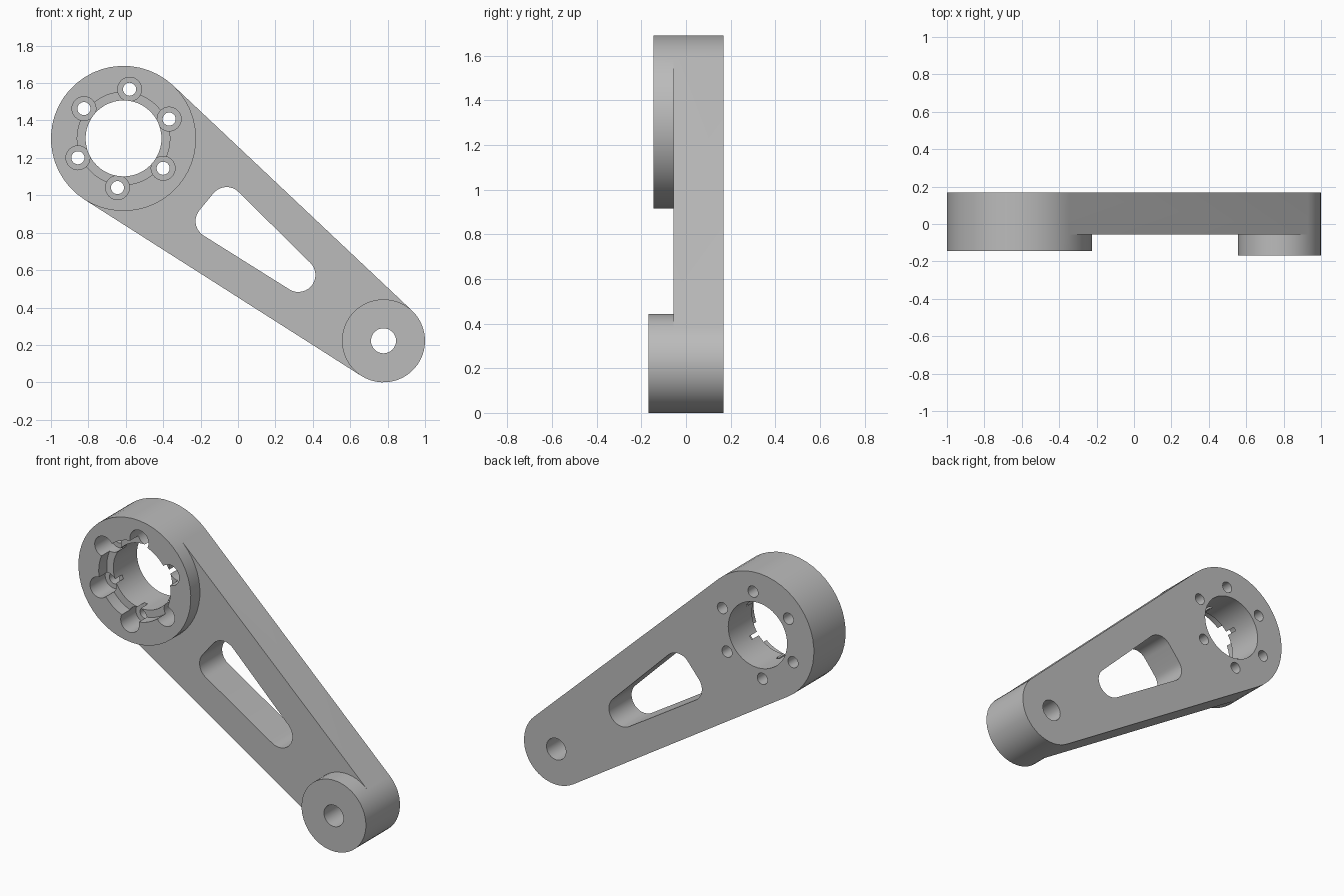
import bpy, bmesh
from math import sin, cos, pi, acos, atan2, hypot, radians

cube = bpy.data.objects.get("Cube")
if cube:
    bpy.data.objects.remove(cube, do_unlink=True)

# Main dimensions: (x, z) centres, radii and depths along y
HUB, HUB_R, HUB_Y = (-0.612, 1.304), 0.388, -0.145
PIN, PIN_R, PIN_Y = (0.778, 0.222), 0.222, -0.168
FRONT, BACK = -0.055, 0.168
BORE_R, STEP_R, STEP_Y = 0.203, 0.248, -0.065
BOLT_RING, BOLT_R, HEAD_R, HEAD_Y = 0.265, 0.035, 0.064, 0.005

metal = bpy.data.materials.new("grey_metal")
metal.use_nodes = True
grey = (0.5, 0.5, 0.5, 1)
metal.diffuse_color = grey
metal.node_tree.nodes["Principled BSDF"].inputs["Base Color"].default_value = grey


def arc(centre, radius, start, end, full=48):
    n = max(3, round(full * (end - start) / (2 * pi)))
    return [(centre[0] + radius * cos(start + (end - start) * i / n),
             centre[1] + radius * sin(start + (end - start) * i / n))
            for i in range(n + 1)]


def finish(bm, name):
    bmesh.ops.recalc_face_normals(bm, faces=bm.faces[:])
    mesh = bpy.data.meshes.new(name)
    bm.to_mesh(mesh)
    bm.free()
    mesh.materials.append(metal)
    ob = bpy.data.objects.new(name, mesh)
    bpy.context.collection.objects.link(ob)
    return ob


def row(bm, points, y):
    return [bm.verts.new((x, y, z)) for x, z in points]


def walls(bm, a, b):
    for i in range(len(a)):
        j = (i + 1) % len(a)
        bm.faces.new((a[i], a[j], b[j], b[i]))


def prism(name, points, y0, y1):
    bm = bmesh.new()
    a, b = row(bm, points, y0), row(bm, points, y1)
    walls(bm, a, b)
    bm.faces.new(a)
    bm.faces.new(b)
    return finish(bm, name)


def disc(name, centre, radius, y0, y1, full=48):
    return prism(name, arc(centre, radius, 0, 2 * pi, full)[:-1], y0, y1)


# Arm body: tapered plate tangent to both round ends, with a raised boss on each
dx, dz = PIN[0] - HUB[0], PIN[1] - HUB[1]
theta = atan2(dz, dx)
alpha = acos((HUB_R - PIN_R) / hypot(dx, dz))
lo, hi, around = theta - alpha, theta + alpha, theta - alpha + 2 * pi
bm = bmesh.new()
hub_out = row(bm, arc(HUB, HUB_R, hi, around), FRONT)
pin_out = row(bm, arc(PIN, PIN_R, lo, hi), FRONT)
hub_in = [hub_out[-1]] + row(bm, arc(HUB, HUB_R, lo, hi)[1:-1], FRONT) + [hub_out[0]]
pin_in = [pin_out[-1]] + row(bm, arc(PIN, PIN_R, hi, around)[1:-1], FRONT) + [pin_out[0]]
outline = hub_out + pin_out
back = [bm.verts.new((v.co.x, BACK, v.co.z)) for v in outline]
walls(bm, outline, back)
bm.faces.new(back)
bm.faces.new(hub_in + pin_in)
for outer, inner, y in ((hub_out, hub_in, HUB_Y), (pin_out, pin_in, PIN_Y)):
    ring = outer + inner[1:-1]
    cap = [bm.verts.new((v.co.x, y, v.co.z)) for v in ring]
    walls(bm, ring, cap)
    bm.faces.new(cap)
arm = finish(bm, "lever_arm")

# Cutters: stepped bore, pin hole and rounded window
OUT = 0.4
cutters = [disc("bore_cutter", HUB, BORE_R, -OUT, OUT),
           disc("step_cutter", HUB, STEP_R, -OUT, STEP_Y),
           disc("pin_hole_cutter", PIN, 0.067, -OUT, OUT, 32)]

corners = [(-0.061, 0.953), (-0.136, 0.862), (0.323, 0.574)]
window = []
for i, c in enumerate(corners):
    p, n = corners[i - 1], corners[(i + 1) % 3]
    a0 = atan2(c[1] - p[1], c[0] - p[0]) - pi / 2
    a1 = atan2(n[1] - c[1], n[0] - c[0]) - pi / 2
    window += arc(c, 0.091, a0, a0 + (a1 - a0) % (2 * pi), 32)
cutters.append(prism("window_cutter", window, -OUT, OUT))

# Cutters: ring of counterbored bolt holes
for k in range(6):
    a = radians(83 + 60 * k)
    c = (HUB[0] + BOLT_RING * cos(a), HUB[1] + BOLT_RING * sin(a))
    cutters.append(disc("bolt_head_cutter", c, HEAD_R, -OUT, HEAD_Y, 32))
    cutters.append(disc("bolt_hole_cutter", c, BOLT_R, -OUT, OUT, 24))

bpy.ops.object.select_all(action='DESELECT')
bpy.context.view_layer.objects.active = arm
arm.select_set(True)
for cutter in cutters:
    cutter.hide_render = True
    mod = arm.modifiers.new(cutter.name, 'BOOLEAN')
    mod.operation, mod.solver, mod.object = 'DIFFERENCE', 'EXACT', cutter
    bpy.ops.object.modifier_apply(modifier=mod.name)
    bpy.data.objects.remove(cutter, do_unlink=True)

bpy.ops.object.shade_smooth_by_angle(angle=radians(30))
